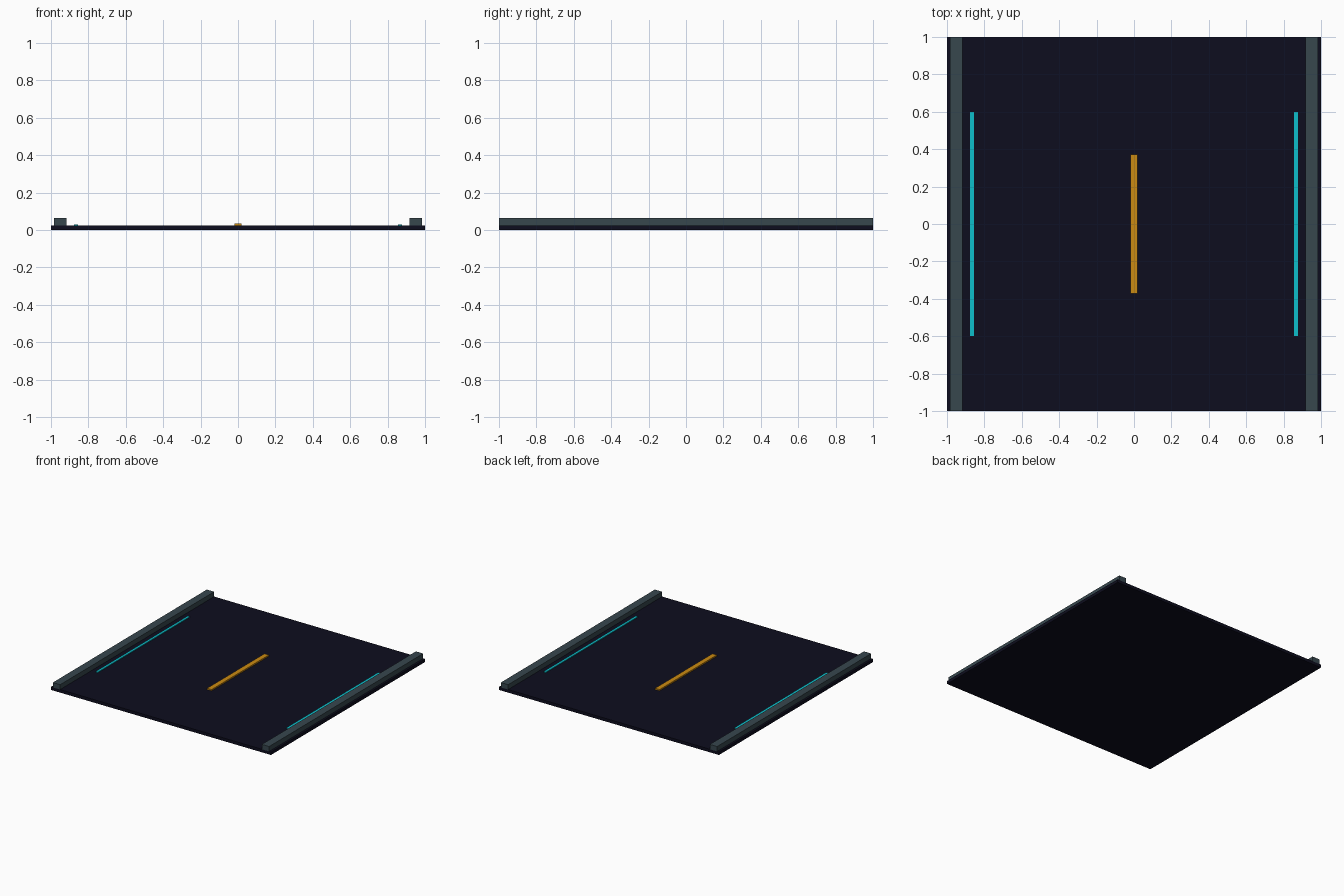
import bpy

if "Cube" in bpy.data.objects:
    bpy.data.objects.remove(bpy.data.objects["Cube"])


def material(name, rgb):
    m = bpy.data.materials.new(name)
    m.diffuse_color = (*rgb, 1.0)
    m.use_nodes = True
    m.node_tree.nodes["Principled BSDF"].inputs["Base Color"].default_value = m.diffuse_color
    return m


asphalt = material("dark navy", (0.004, 0.004, 0.013))
slate = material("slate grey", (0.038, 0.063, 0.076))
amber = material("amber", (0.60, 0.26, 0.006))
cyan = material("cyan", (0.004, 0.52, 0.60))


def box(name, x, width, length, z0, z1, mat):
    """Box centred on y = 0, spanning z0 to z1."""
    bpy.ops.mesh.primitive_cube_add(size=1, location=(x, 0, (z0 + z1) / 2))
    ob = bpy.context.object
    ob.name = name
    ob.scale = (width, length, z1 - z0)
    bpy.ops.object.transform_apply(location=False, rotation=False, scale=True)
    ob.data.materials.append(mat)
    return ob


# Road slab
TOP = 0.025
box("road_slab", 0, 2.0, 2.0, 0, TOP, asphalt)

# Raised centre dash
box("centre_dash", 0, 0.04, 0.745, TOP, 0.036, amber)

# Kerbs and edge light strips on both sides
for side, s in (("left", -1), ("right", 1)):
    box(side + "_kerb", s * 0.95, 0.066, 2.0, TOP, 0.065, slate)
    box(side + "_light_strip", s * 0.866, 0.02, 1.195, TOP, 0.031, cyan)
